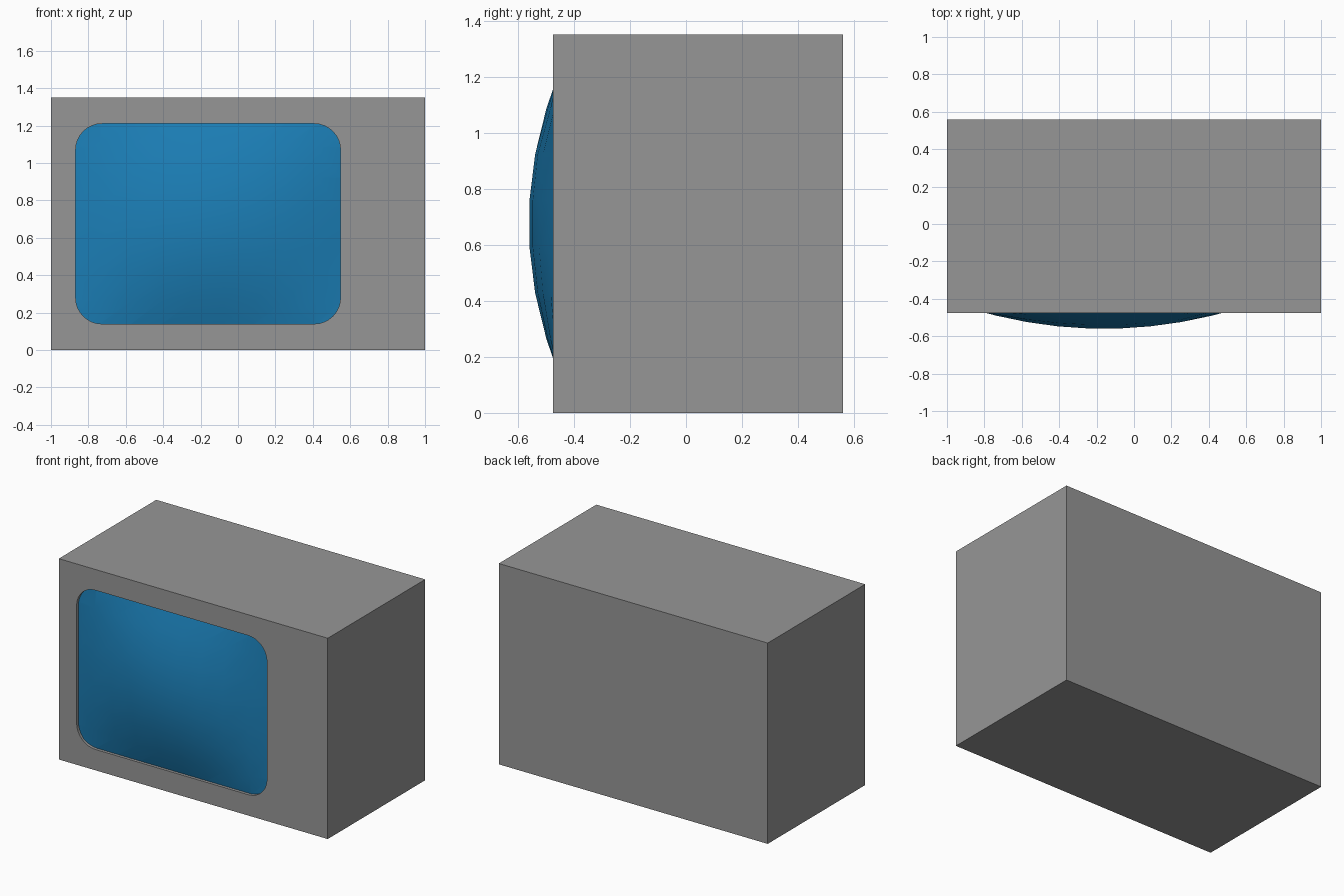
import bpy, bmesh, math

if "Cube" in bpy.data.objects:
    bpy.data.objects.remove(bpy.data.objects["Cube"])

CX, CZ = -0.16, 0.675      # screen centre
HX, HZ, R = 0.708, 0.535, 0.14  # half sizes and corner radius
FRONT, BACK, FLOOR = -0.475, 0.56, -0.42
RIM, BULGE = -0.4546, 0.108  # screen edge depth and dome height


def to_object(bm, name):
    bmesh.ops.recalc_face_normals(bm, faces=bm.faces)
    mesh = bpy.data.meshes.new(name)
    bm.to_mesh(mesh)
    bm.free()
    ob = bpy.data.objects.new(name, mesh)
    bpy.context.collection.objects.link(ob)
    return ob


def extrude_back(bm, faces, y):
    ext = bmesh.ops.extrude_face_region(bm, geom=faces)["geom"]
    for v in ext:
        if isinstance(v, bmesh.types.BMVert):
            v.co.y = y


def boolean(ob, cutter, operation):
    mod = ob.modifiers.new("cut", 'BOOLEAN')
    mod.operation, mod.solver, mod.object = operation, 'EXACT', cutter
    bpy.ops.object.select_all(action='DESELECT')
    bpy.context.view_layer.objects.active = ob
    ob.select_set(True)
    bpy.ops.object.modifier_apply(modifier=mod.name)


def paint(ob, name, color):
    mat = bpy.data.materials.new(name)
    mat.diffuse_color = (*color, 1)
    mat.use_nodes = True
    mat.node_tree.nodes["Principled BSDF"].inputs["Base Color"].default_value = mat.diffuse_color
    ob.data.materials.clear()
    ob.data.materials.append(mat)


# Rounded rectangle prism shared by the recess and the screen outline
bm = bmesh.new()
ring = []
for i, (sx, sz) in enumerate([(1, 1), (-1, 1), (-1, -1), (1, -1)]):
    for k in range(9):
        a = math.pi / 2 * (i + k / 8)
        ring.append(bm.verts.new((CX + sx * (HX - R) + R * math.cos(a), -0.8,
                                  CZ + sz * (HZ - R) + R * math.sin(a))))
extrude_back(bm, [bm.faces.new(ring)], FLOOR)
cutter = to_object(bm, "opening_cutter")
cutter.hide_render = True

# Cabinet with recess
bm = bmesh.new()
bmesh.ops.create_cube(bm, size=1)
for v in bm.verts:
    v.co = (v.co.x * 2, BACK if v.co.y > 0 else FRONT, (v.co.z + 0.5) * 1.35)
cabinet = to_object(bm, "cabinet")
boolean(cabinet, cutter, 'DIFFERENCE')
paint(cabinet, "grey_plastic", (0.307, 0.307, 0.307))

# Bulging screen: dome that flattens to a level rim, trimmed to the rounded outline
bm = bmesh.new()
NX, NZ, S = 9, 7, 0.165
grid = []
for i in range(NX + 1):
    col = []
    for j in range(NZ + 1):
        x, z = (i - NX / 2) * S, (j - NZ / 2) * S
        x = max(-HX - 0.002, min(HX + 0.002, x))
        z = max(-HZ - 0.002, min(HZ + 0.002, z))
        y = RIM - BULGE * max(0, 1 - (x / HX) ** 2) * max(0, 1 - (z / HZ) ** 2)
        col.append(bm.verts.new((CX + x, y, CZ + z)))
    grid.append(col)
faces = [bm.faces.new((grid[i][j], grid[i + 1][j], grid[i + 1][j + 1], grid[i][j + 1]))
         for i in range(NX) for j in range(NZ)]
extrude_back(bm, faces, -0.2)
screen = to_object(bm, "screen")
boolean(screen, cutter, 'INTERSECT')

# Keep only the glass surface
bm = bmesh.new()
bm.from_mesh(screen.data)
bmesh.ops.delete(bm, geom=[f for f in bm.faces
                           if f.normal.y > -0.5 or f.calc_center_median().y > FLOOR - 0.005],
                 context='FACES')
bm.to_mesh(screen.data)
bm.free()
bpy.ops.object.shade_smooth_by_angle(angle=math.radians(30))
paint(screen, "blue_glass", (0.011, 0.209, 0.468))
bpy.data.objects.remove(cutter)
